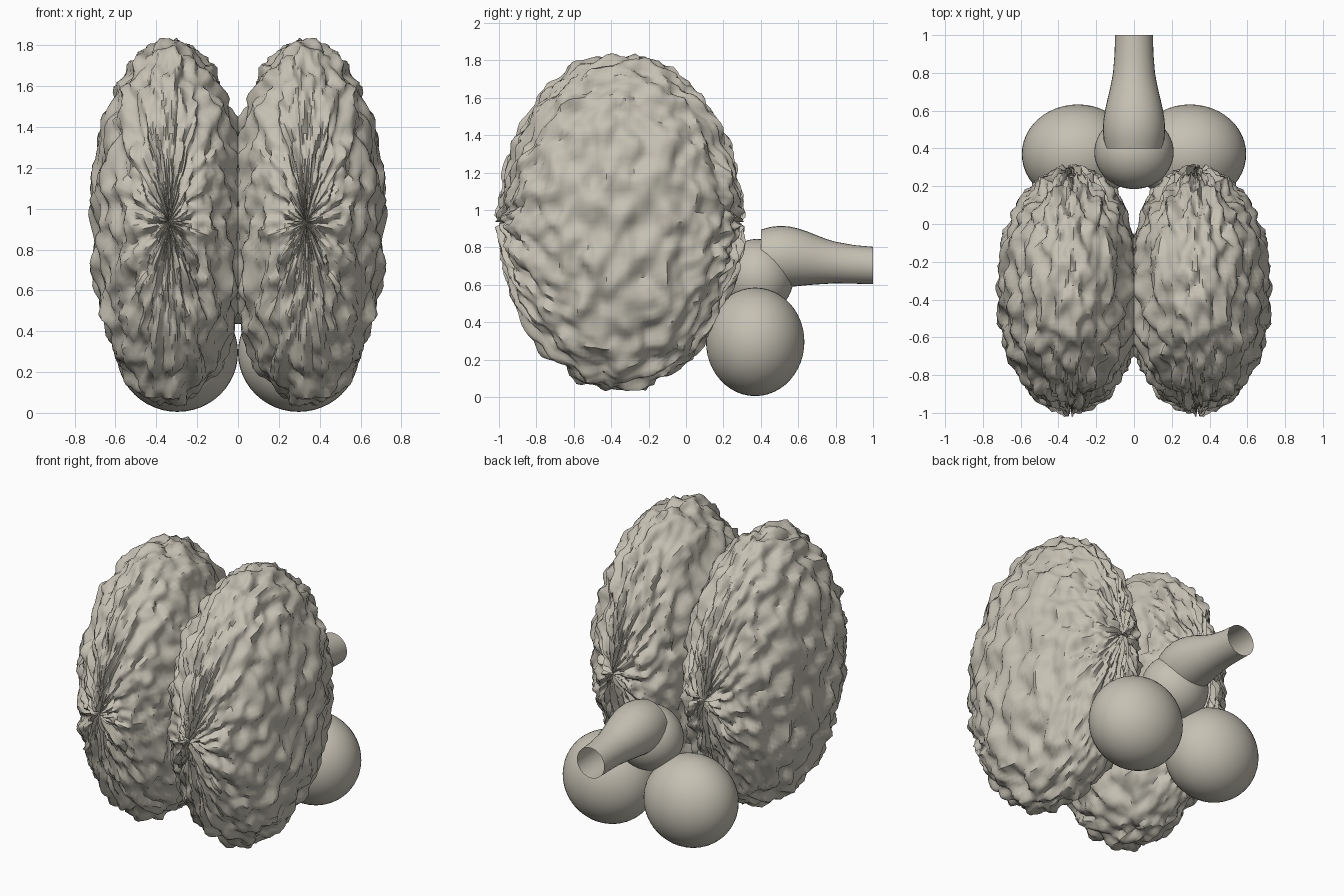
import bpy, bmesh, math
from mathutils import Vector, Matrix, noise

cube = bpy.data.objects.get("Cube")
if cube:
    bpy.data.objects.remove(cube, do_unlink=True)

# Single stone-grey colour
stone = bpy.data.materials.new("warm_grey")
stone.use_nodes = True
COLOUR = (0.56, 0.53, 0.45, 1)
stone.diffuse_color = COLOUR
stone.node_tree.nodes["Principled BSDF"].inputs["Base Color"].default_value = COLOUR


def finish(name, bm, angle):
    bmesh.ops.recalc_face_normals(bm, faces=bm.faces)
    mesh = bpy.data.meshes.new(name)
    bm.to_mesh(mesh)
    bm.free()
    mesh.materials.append(stone)
    obj = bpy.data.objects.new(name, mesh)
    bpy.context.collection.objects.link(obj)
    bpy.ops.object.select_all(action="DESELECT")
    obj.select_set(True)
    bpy.context.view_layer.objects.active = obj
    bpy.ops.object.shade_smooth_by_angle(angle=math.radians(angle))
    return obj


def ellipsoid(centre, radii, segments, rings, wrinkle=None):
    """Sphere with its poles along y, optionally wrinkled, then scaled."""
    bm = bmesh.new()
    bmesh.ops.create_uvsphere(bm, u_segments=segments, v_segments=rings, radius=1)
    bmesh.ops.rotate(bm, verts=bm.verts, matrix=Matrix.Rotation(math.pi / 2, 3, "X"))
    for v in bm.verts:
        unit = v.co.copy()
        normal = Vector(u / r for u, r in zip(unit, radii)).normalized()
        v.co = Vector(u * r for u, r in zip(unit, radii))
        if wrinkle:
            v.co += normal * wrinkle(unit)
        v.co += Vector(centre)
    return bm


def folds(unit):
    """Folds run lengthwise and gather at the two poles."""
    around = math.atan2(unit.z, unit.x)
    along = math.acos(max(-1, min(1, unit.y)))
    p = Vector((6 * math.cos(around), 6 * math.sin(around), 5.5 * along))
    p += 0.4 * noise.noise_vector(p * 0.6)
    return 0.05 * noise.noise(p) + 0.025 * noise.noise(p * 2.1)


def bulb(name, centre, radii):
    finish(name, ellipsoid(centre, radii, 48, 24), 40)


# Paired wrinkled hemispheres and smooth rear lobes
for side, label in ((1, "left"), (-1, "right")):
    bm = ellipsoid((0.335, -0.35, 0.935), (0.375, 0.635, 0.89), 160, 80, folds)
    bmesh.ops.scale(bm, vec=(side, 1, 1), verts=bm.verts)
    finish(label + "_hemisphere", bm, 50)
    bulb(label + "_rear_lobe", (side * 0.297, 0.37, 0.295), (0.297, 0.263, 0.29))

# Round joint where the stem begins
bulb("stem_joint", (0, 0.38, 0.64), (0.21, 0.195, 0.205))

# Open, tapering stem: y, height of centre, radius
STEM = [(0.4, 0.745, 0.15), (0.45, 0.748, 0.161), (0.5, 0.75, 0.165), (0.55, 0.75, 0.162),
        (0.6, 0.747, 0.154), (0.65, 0.741, 0.143), (0.7, 0.733, 0.131), (0.75, 0.725, 0.12),
        (0.8, 0.719, 0.111), (0.9, 0.709, 0.103), (1.0, 0.703, 0.1)]
bm = bmesh.new()
rings = []
SIDES = 32
for y, z, r in STEM:
    rings.append([bm.verts.new((r * math.cos(math.tau * i / SIDES), y,
                                z + r * math.sin(math.tau * i / SIDES)))
                  for i in range(SIDES)])
for a, b in zip(rings, rings[1:]):
    for i in range(SIDES):
        j = (i + 1) % SIDES
        bm.faces.new((a[i], a[j], b[j], b[i]))
finish("stem", bm, 40)
